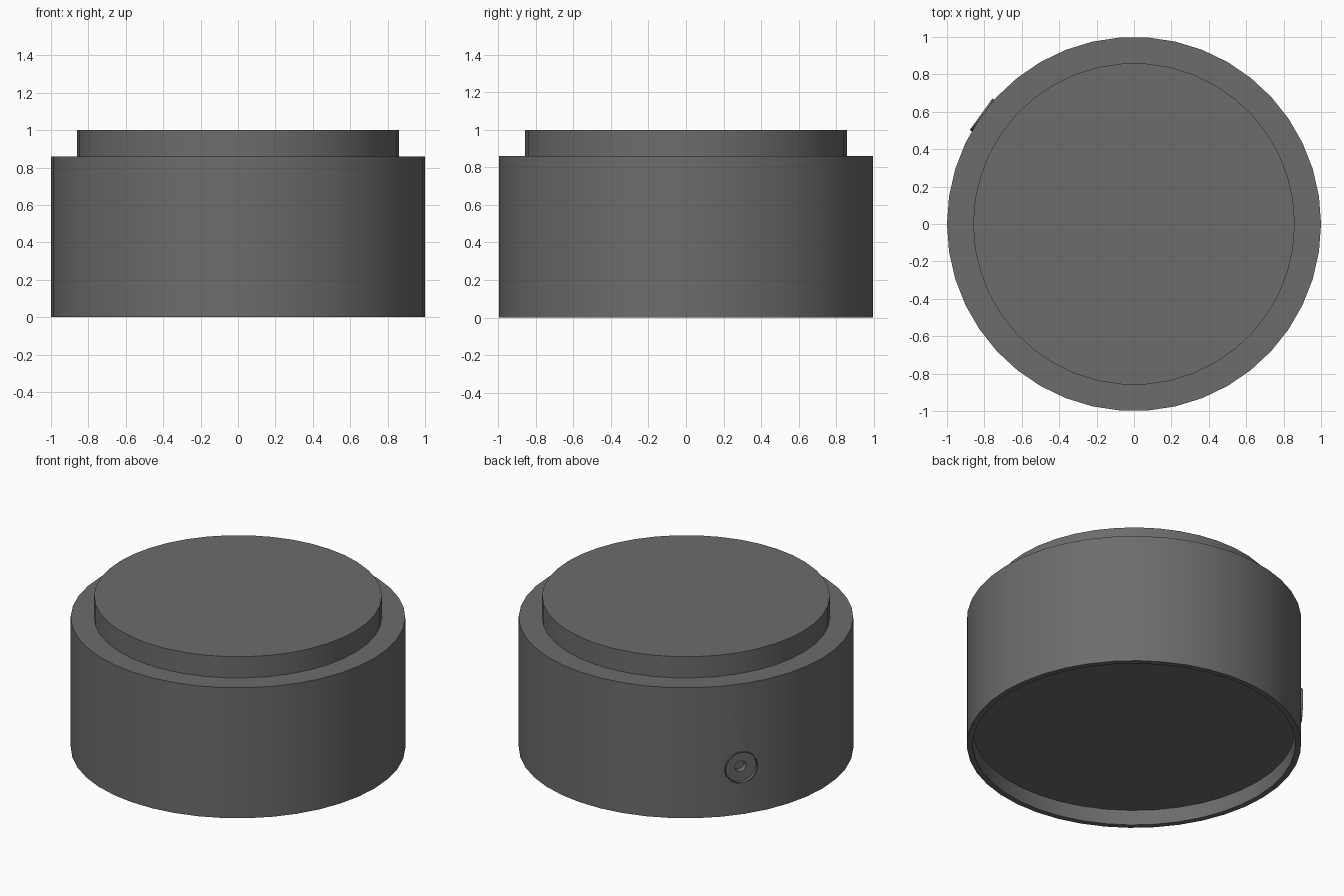
import bpy, bmesh
from math import radians, tau
from mathutils import Matrix, Vector

cube = bpy.data.objects.get("Cube")
if cube:
    bpy.data.objects.remove(cube, do_unlink=True)

GREY = (0.15, 0.15, 0.15, 1)
grey = bpy.data.materials.new("dark_grey")
grey.use_nodes = True
grey.diffuse_color = GREY
grey.node_tree.nodes["Principled BSDF"].inputs["Base Color"].default_value = GREY


def lathe(name, profile, steps, matrix=Matrix()):
    """Spin a (radius, height) profile around the z axis into a closed solid."""
    bm = bmesh.new()
    verts = [bm.verts.new((r, 0, h)) for r, h in profile]
    edges = [bm.edges.new(pair) for pair in zip(verts, verts[1:])]
    bmesh.ops.spin(bm, geom=verts + edges, cent=(0, 0, 0), axis=(0, 0, 1),
                   angle=tau, steps=steps, use_merge=True)
    bmesh.ops.remove_doubles(bm, verts=bm.verts, dist=0.0001)
    bmesh.ops.dissolve_limit(bm, angle_limit=radians(0.5),
                             verts=bm.verts, edges=bm.edges)
    bmesh.ops.recalc_face_normals(bm, faces=bm.faces)
    mesh = bpy.data.meshes.new(name)
    bm.to_mesh(mesh)
    bm.free()
    mesh.transform(matrix)
    mesh.materials.append(grey)
    obj = bpy.data.objects.new(name, mesh)
    bpy.context.collection.objects.link(obj)
    return obj


# Stepped drum with a hollow foot
body = lathe("body", [(0, 1), (0.86, 1), (0.86, 0.86), (1, 0.86), (1, 0),
                      (0.965, 0), (0.965, 0.1), (0, 0.1)], 42)

# Socket axis points out of the rear of the drum
socket_frame = (Matrix.Translation(Vector((0, 0, 0.31)))
                @ Matrix.Rotation(radians(144.3), 4, 'Z')
                @ Matrix.Rotation(radians(90), 4, 'Y'))

# Pocket in the drum wall for the socket
cutter = lathe("socket_cutter", [(0, 0.9), (0.1, 0.9), (0.1, 1.1), (0, 1.1)],
               32, socket_frame)
cut = body.modifiers.new("socket_pocket", 'BOOLEAN')
cut.operation = 'DIFFERENCE'
cut.solver = 'EXACT'
cut.object = cutter
bpy.context.view_layer.objects.active = body
bpy.ops.object.modifier_apply(modifier=cut.name)
bpy.data.objects.remove(cutter, do_unlink=True)

# Shallow dished socket with a centre hole
socket = lathe("power_socket", [(0, 0.92), (0.104, 0.92), (0.104, 1.006),
                                (0.098, 1.006), (0.098, 0.985), (0.036, 0.985),
                                (0.036, 0.94), (0, 0.94)], 32, socket_frame)

# Smooth walls, crisp rims
bpy.ops.object.select_all(action='DESELECT')
for obj in (body, socket):
    obj.select_set(True)
bpy.context.view_layer.objects.active = body
bpy.ops.object.shade_smooth_by_angle(angle=radians(30))
